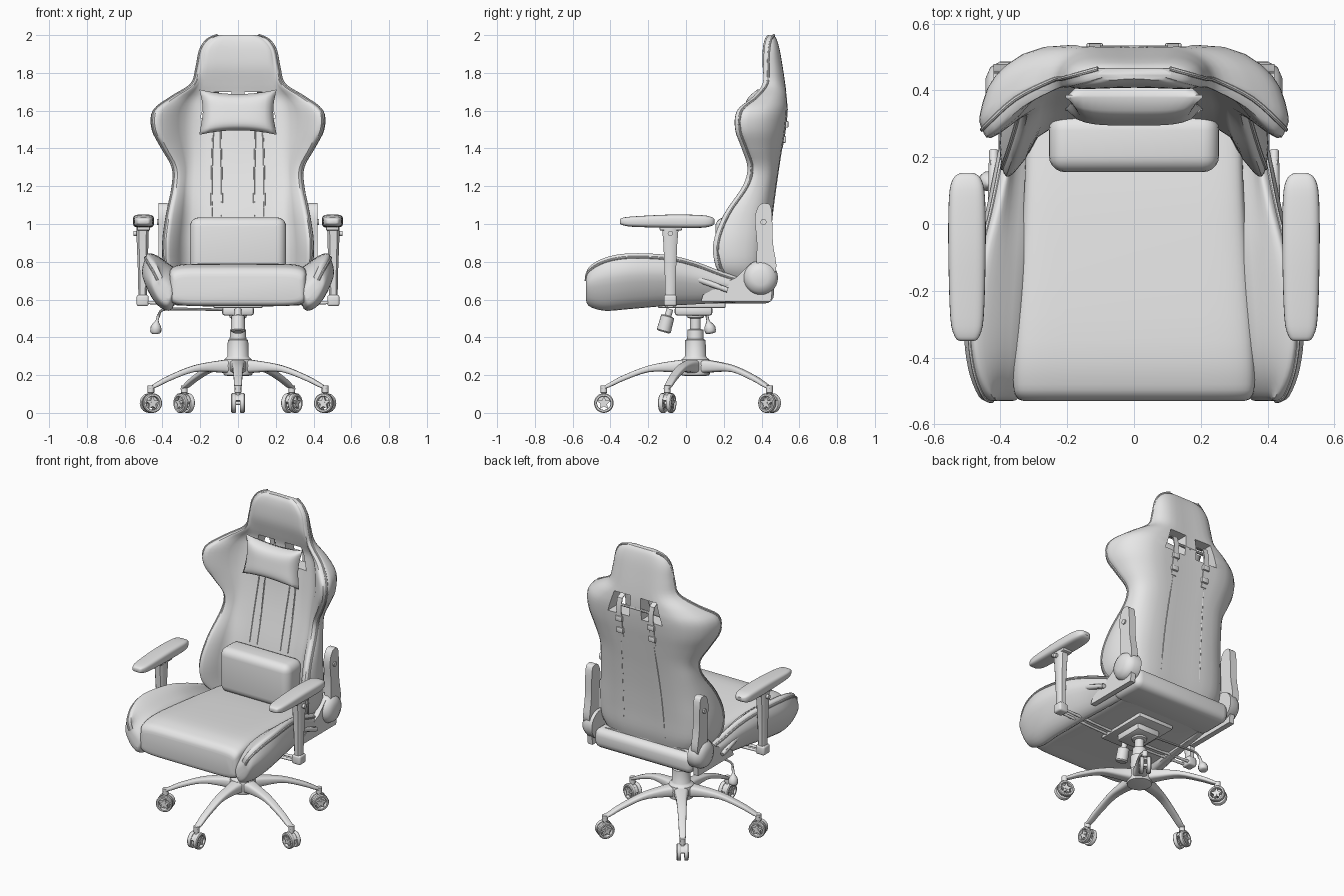
import bpy, bmesh, math
from mathutils import Vector, Matrix

cube = bpy.data.objects.get("Cube")
if cube:
    bpy.data.objects.remove(cube, do_unlink=True)

grey = bpy.data.materials.new("plain_grey")
grey.use_nodes = True
grey.diffuse_color = (0.8, 0.8, 0.8, 1)
grey.node_tree.nodes["Principled BSDF"].inputs["Base Color"].default_value = (0.8, 0.8, 0.8, 1)


def spline(points, steps=4, closed=False):
    """Smooth path through points of any dimension."""
    p = [Vector(q) for q in points]
    n = len(p)
    get = (lambda i: p[i % n]) if closed else (lambda i: p[max(0, min(n - 1, i))])
    out = []
    for i in range(n if closed else n - 1):
        a, b, c, d = (get(i + k) for k in (-1, 0, 1, 2))
        for s in range(steps):
            t = s / steps
            out.append(0.5 * (2 * b + (c - a) * t + (2 * a - 5 * b + 4 * c - d) * t ** 2
                              + (3 * b - a - 3 * c + d) * t ** 3))
    return out if closed else out + [p[-1]]


def finish(name, bm, mirror, angle=40):
    bmesh.ops.recalc_face_normals(bm, faces=bm.faces)
    mesh = bpy.data.meshes.new(name)
    bm.to_mesh(mesh)
    bm.free()
    mesh.materials.append(grey)
    ob = bpy.data.objects.new(name, mesh)
    bpy.context.collection.objects.link(ob)
    smooth(ob, angle)
    if mirror:
        ob.modifiers.new("Mirror", 'MIRROR').use_axis[0] = True
    return ob


def smooth(ob, angle=40):
    bpy.ops.object.select_all(action='DESELECT')
    ob.select_set(True)
    bpy.context.view_layer.objects.active = ob
    bpy.ops.object.shade_smooth_by_angle(angle=math.radians(angle))


def loft(name, rings, mirror=False, closed=False, angle=40):
    bm = bmesh.new()
    rows = [[bm.verts.new(v) for v in r] for r in rings]
    n = len(rows[0])
    for a, b in zip(rows, rows[1:] + ([rows[0]] if closed else [])):
        for i in range(n):
            j = (i + 1) % n
            bm.faces.new((a[i], a[j], b[j], b[i]))
    if not closed:
        bm.faces.new(rows[0])
        bm.faces.new(rows[-1])
    return finish(name, bm, mirror, angle)


def box(name, lo, hi, bevel=0.01, segments=3, mirror=False):
    lo, hi = Vector(lo), Vector(hi)
    bm = bmesh.new()
    bmesh.ops.create_cube(bm, size=1)
    for v in bm.verts:
        v.co = (lo + hi) / 2 + v.co * (hi - lo)
    bmesh.ops.bevel(bm, geom=bm.edges[:], offset=bevel, segments=segments, profile=0.5, affect='EDGES')
    return finish(name, bm, mirror)


def tube(name, path, radii, sides=20, mirror=False):
    """Round sections along a path; also serves for turned parts."""
    p = [Vector(q) for q in path]
    if not isinstance(radii, (list, tuple)):
        radii = [radii] * len(p)
    rings = []
    for i, c in enumerate(p):
        d = p[min(i + 1, len(p) - 1)] - p[max(i - 1, 0)]
        q = d.to_track_quat('Z', 'Y')
        rings.append([c + q @ Vector((radii[i] * math.cos(math.tau * k / sides),
                                      radii[i] * math.sin(math.tau * k / sides), 0)) for k in range(sides)])
    return loft(name, rings, mirror)


def bar(name, rows, x=0, power=0.6, sides=28, mirror=False):
    """Rounded sections (y, half width, top, bottom) running along y."""
    rings = []
    for y, w, top, low in spline(rows):
        ring = []
        for k in range(sides):
            c, s = math.cos(math.tau * k / sides), math.sin(math.tau * k / sides)
            ring.append((x + w * math.copysign(abs(c) ** power, c), y,
                         (top + low) / 2 + (top - low) / 2 * math.copysign(abs(s) ** power, s)))
        rings.append(ring)
    return loft(name, rings, mirror)


# Backrest rows: height, half width, panel half width, panel y, wing tip y, side y, back y
back_rows = [
    (.68, .33, .24, .30, .23, .34, .41), (.77, .39, .25, .29, .16, .33, .43),
    (.90, .40, .25, .29, .145, .33, .44), (1.05, .38, .24, .32, .20, .35, .455),
    (1.2, .35, .235, .36, .30, .40, .475), (1.3, .35, .23, .385, .325, .41, .49),
    (1.4, .405, .23, .405, .295, .38, .505), (1.5, .455, .235, .42, .26, .36, .52),
    (1.6, .45, .23, .435, .27, .37, .53), (1.67, .36, .21, .445, .35, .42, .53),
    (1.74, .25, .18, .43, .405, .45, .523), (1.83, .222, .16, .41, .41, .45, .51),
    (1.92, .203, .15, .41, .415, .45, .495), (1.975, .165, .11, .42, .425, .45, .48),
    (2.0, .11, .07, .435, .44, .45, .465)]
rings, edge = [], []
for z, w, wi, yc, yt, ys, yb in spline(back_rows):
    half = [(.6 * w, yb), (.9 * w, (ys + yb) / 2), (w, ys * .7 + yt * .3), (.985 * w, yt + .025),
            (.93 * w, yt), ((w + wi) / 2, yt * .65 + yc * .35), (wi, yc - .004)]
    loop = [(0, yb)] + half + [(0, yc)] + [(-x, y) for x, y in reversed(half)]
    rings.append([(x, y, z) for x, y in spline(loop, 3, True)])
    edge.append((.985 * w, yt + .025, z))
backrest = loft("backrest", rings)
cutter = loft("opening_cutter", [[(.045, y, 1.56), (.20, y, 1.56), (.155, y, 1.70), (.035, y, 1.70)]
                                 for y in (.3, .7)], mirror=True)
cutter.hide_render = True
cut = backrest.modifiers.new("Openings", 'BOOLEAN')
cut.operation, cut.object, cut.solver = 'DIFFERENCE', cutter, 'EXACT'
bpy.context.view_layer.objects.active = backrest
bpy.context.view_layer.update()
bpy.ops.object.modifier_apply(modifier=cut.name)
bpy.data.objects.remove(cutter, do_unlink=True)
smooth(backrest)
tube("backrest_piping", edge, .007, 8, True)

# Backrest seams, straps and buckles
tube("front_seam", spline([(.085, .32, 1.04), (.085, .358, 1.2), (.09, .403, 1.4), (.092, .42, 1.5)]), .004, 6, True)
tube("outer_front_seam", spline([(.14, .32, 1.04), (.14, .358, 1.2), (.135, .403, 1.4), (.13, .42, 1.5)]), .004, 6, True)
tube("back_seam", spline([(.15, .43, .77), (.14, .456, 1.05), (.125, .49, 1.3), (.115, .52, 1.5)]), .004, 6, True)
strap = [(1.40, .506), (1.5, .524), (1.6, .534), (1.66, .52), (1.70, .44)]
loft("pillow_strap", [[(.10, y, z), (.135, y, z), (.135, y + .006, z + .003), (.10, y + .006, z + .003)]
                      for z, y in strap], mirror=True)
for i, z in enumerate((1.43, 1.51)):
    box(f"strap_buckle_{i}", (.093, .505 + i * .015, z), (.142, .53 + i * .012, z + .035), .005, 2, True)
tube("strap_link", [(-.1, .525, 1.62), (.1, .525, 1.62)], .009, 8)

# Head pillow with pinched corners, and lumbar cushion
rings, steps = [], 16
for i in range(steps + 1):
    u = -1 + 2 * i / steps
    ring = []
    for side in (-1, 1):
        for j in range(steps + 1):
            v = (-1 + 2 * j / steps) * -side
            t = .004 + .055 * math.sqrt(max(0, (1 - u ** 4) * (1 - v ** 4)))
            ring.append((.205 * u * (1 - .09 * (1 - v * v)), .362 + side * t + .02 * v,
                         1.592 + .12 * v * (1 - .2 * (1 - u * u))))
    rings.append(ring)
loft("head_pillow", rings, angle=60)
box("lumbar_cushion", (-.255, .155, .74), (.255, .33, 1.035), .05, 5)

# Seat cushion, flared side bolsters and rear roll
bar("seat_cushion", [(-.53, .33, .72, .60), (-.52, .35, .75, .575), (-.48, .362, .775, .565),
                     (-.35, .36, .79, .57), (0, .335, .77, .575), (.2, .325, .75, .58),
                     (.42, .32, .72, .58)], power=.28, sides=44)
rings, edge = [], []
for y, xo, zt, zb, xi in spline([(-.53, .44, .72, .61, .385), (-.515, .465, .77, .57, .365),
                                 (-.43, .495, .82, .55, .35), (-.3, .505, .843, .56, .345),
                                 (-.1, .475, .835, .575, .33), (.05, .44, .80, .58, .32),
                                 (.2, .41, .745, .585, .31), (.35, .38, .70, .60, .31)]):
    loop = [(xi, zb), (xi * .45 + xo * .55, zb + .025), (xo, zb + .58 * (zt - zb)), (xo - .015, zt - .02),
            (xo - .04, zt), (xi + .04, zt - .045), (xi - .02, zt - .11)]
    rings.append([(x, y, z) for x, z in spline(loop, 4, True)])
    edge.append((xo - .015, y, zt - .02))
loft("seat_bolster", rings, True)
tube("seat_piping", edge, .007, 8, True)
box("rear_roll", (-.36, .22, .58), (.36, .465, .71), .045, 4)

# Recline hinges: round cover, upright plate, lower bracket and handle
tube("hinge_cover", [(x, .395, .715) for x in (.35, .40, .43, .445)], [.092, .092, .075, .04], 28, True)
plate = spline([(.38, .70), (.375, .9), (.365, 1.03), (.385, 1.095), (.42, 1.11), (.452, 1.08),
                (.46, .9), (.475, .75)], 4, True)
loft("hinge_upright", [[(x, y, z) for y, z in plate] for x in (.372, .42)], True)
tube("hinge_bolt", [(.41, .41, 1.01), (.428, .41, 1.01)], .016, 14, True)
bracket = [(.08, .59), (.45, .59), (.46, .68), (.34, .79), (.27, .72), (.09, .625)]
loft("hinge_bracket", [[(x, y, z) for y, z in bracket] for x in (.37, .405)], True)
tube("recline_handle", [(.42, .03, .72), (.42, .05, .713), (.42, .22, .65)], [.014, .018, .014], 10, True)
tube("recline_handle_pin", [(.38, .18, .665), (.43, .18, .665)], .014, 10, True)

# Armrests: pad, collar, post, foot and support rods
bar("armrest_pad", [(-.35, .022, 1.022, 1.003), (-.338, .036, 1.032, .995), (-.28, .05, 1.04, .985),
                    (-.08, .056, 1.05, .98), (.08, .054, 1.047, .98), (.135, .042, 1.037, .99),
                    (.152, .022, 1.025, 1.003)], .5, .55, mirror=True)
box("armrest_collar", (.465, -.14, .965), (.535, -.02, .99), .008, 2, True)
loft("armrest_post", [[(.505 + sx * a, -.083 + sy * b, z) for sx, sy in
                       ((-1, -.6), (-.6, -1), (.6, -1), (1, -.6), (1, .6), (.6, 1), (-.6, 1), (-1, .6))]
                      for z, a, b in ((.60, .022, .026), (.75, .025, .03), (.90, .031, .037), (.98, .033, .044))], True)
tube("armrest_button", [(.53, -.083, .95), (.553, -.083, .95)], .014, 10, True)
box("armrest_foot", (.473, -.117, .565), (.537, -.05, .625), .012, 3, True)
for i, y in enumerate((-.105, -.062)):
    tube(f"armrest_rod_{i}", [(0, y, .566), (.5, y, .585)], .009, 10, True)

# Tilt mechanism, tension knob and height lever
box("mechanism_plate", (-.13, -.15, .555), (.13, .21, .585), .008, 2)
box("mechanism_body", (-.085, -.06, .515), (.085, .14, .565), .015, 2)
tube("tension_knob", [(0, -.085, .55), (0, -.095, .515), (0, -.097, .51), (0, -.117, .435), (0, -.119, .428)],
     [.018, .018, .036, .038, .03], 16)
tube("lever_rod", spline([(-.06, .08, .545), (-.3, .09, .55), (-.40, .10, .545), (-.42, .11, .51)]), .007, 8)
tube("lever_paddle", spline([(-.42, .11, .52), (-.43, .118, .48), (-.435, .128, .44), (-.435, .132, .42)]),
     [.008] * 4 + [.012, .02, .027, .03, .03, .03, .028, .025, .018], 10)

# Gas lift and hub
Y = .05
lift = [(.195, .05), (.20, .075), (.25, .082), (.282, .075), (.292, .062), (.30, .056), (.385, .054),
        (.39, .044), (.44, .042), (.444, .028), (.50, .028), (.505, .045), (.53, .05)]
tube("gas_lift", [(0, Y, z) for z, r in lift], [r for z, r in lift], 32)

# One leg with its twin-wheel caster, then copies around the hub
wheel_y, wheel_z = Y - .485, .052
spoke_base = [bar("leg", [(Y - r, w, t, b) for r, w, t, b in
                          ((.03, .05, .285, .205), (.12, .036, .275, .215), (.25, .028, .25, .215),
                           (.38, .023, .20, .17), (.45, .021, .163, .138), (.495, .016, .135, .122))], sides=20)]
spoke_base.append(tube("caster_stem", [(0, wheel_y, z) for z in (.07, .105, .107, .145)], [.012, .012, .018, .018], 14))
tyre = [(.010, .036), (.010, .049), (.014, .052), (.031, .052), (.036, .047), (.036, .038), (.030, .036)]
spoke_base.append(loft("wheel_tyre", [[(x, wheel_y + r * math.cos(a), wheel_z + r * math.sin(a)) for x, r in tyre]
                                      for a in (math.tau * k / 28 for k in range(28))], True, True))
star = [(math.tau * k / 10 + math.pi / 2, .04 if k % 2 == 0 else .017) for k in range(10)]
spoke_base.append(loft("wheel_star", [[(x, wheel_y + r * math.cos(a), wheel_z + r * math.sin(a)) for a, r in star]
                                      for x in (.012, .032)], True))
spoke_base.append(tube("wheel_axle", [(-.034, wheel_y, wheel_z), (.034, wheel_y, wheel_z)], .010, 12))
hood = [(math.pi * k / 8 + .1, .046) for k in range(8)]
spoke_base.append(loft("caster_hood", [[(x, wheel_y + r * math.cos(a), wheel_z + r * math.sin(a)) for a, r in hood]
                                       for x in (-.011, .011)]))
pivot = Matrix.Translation((0, Y, 0))
for k in range(1, 5):
    turn = pivot @ Matrix.Rotation(math.tau * k / 5, 4, 'Z') @ pivot.inverted()
    for part in spoke_base:
        twin = part.copy()
        twin.name = f"{part.name}_{k}"
        twin.matrix_world = turn
        bpy.context.collection.objects.link(twin)
